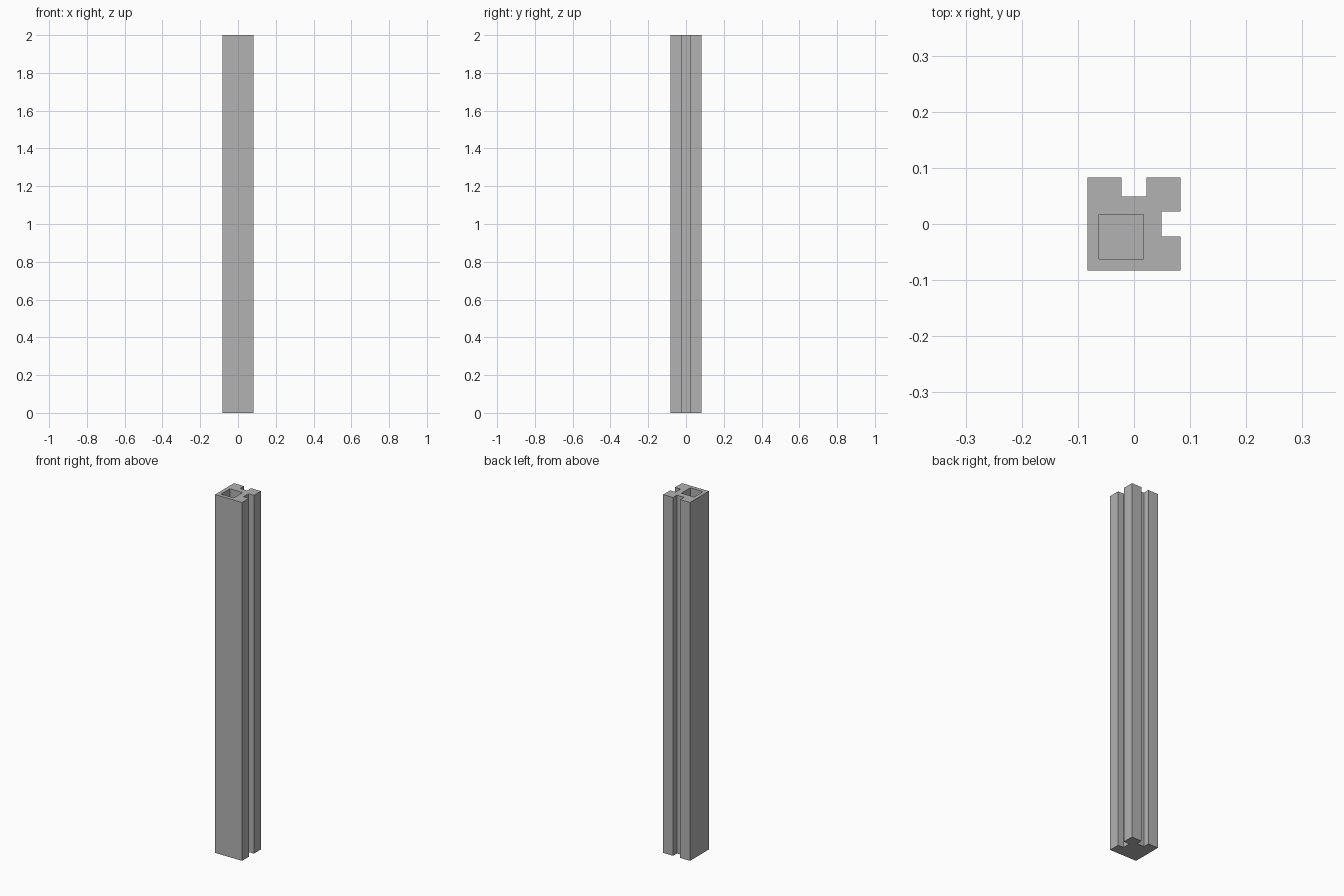
import bpy
import bmesh

HEIGHT = 2.0
HALF = 0.083          # half the outer width
SLOT = 0.022          # half the slot width
SLOT_FLOOR = 0.049    # where the slots end
BORE_MIN, BORE_MAX = -0.062, 0.017
BORE_FLOOR = 0.02

cube = bpy.data.objects.get("Cube")
if cube:
    bpy.data.objects.remove(cube, do_unlink=True)

grey = bpy.data.materials.new("plain grey")
grey.use_nodes = True
colour = (0.45, 0.45, 0.45, 1)
grey.diffuse_color = colour
grey.node_tree.nodes["Principled BSDF"].inputs["Base Color"].default_value = colour


def prism(name, outline, bottom, top):
    """Extrude a flat outline straight up into a solid."""
    bm = bmesh.new()
    face = bm.faces.new([bm.verts.new((x, y, bottom)) for x, y in outline])
    result = bmesh.ops.extrude_face_region(bm, geom=[face])
    verts = [v for v in result["geom"] if isinstance(v, bmesh.types.BMVert)]
    bmesh.ops.translate(bm, verts=verts, vec=(0, 0, top - bottom))
    bmesh.ops.recalc_face_normals(bm, faces=bm.faces)
    mesh = bpy.data.meshes.new(name)
    bm.to_mesh(mesh)
    bm.free()
    mesh.materials.append(grey)
    obj = bpy.data.objects.new(name, mesh)
    bpy.context.collection.objects.link(obj)
    return obj


# Square post with a slot in its right and back sides, mirrored on the diagonal
half_outline = [(HALF, -HALF), (HALF, -SLOT), (SLOT_FLOOR, -SLOT),
                (SLOT_FLOOR, SLOT), (HALF, SLOT)]
outline = ([(-HALF, -HALF)] + half_outline + [(HALF, HALF)]
           + [(y, x) for x, y in reversed(half_outline)])
post = prism("slotted_post", outline, 0, HEIGHT)

# Off-centre square bore, open at the top and closed at the base
bore = prism("bore_cutter",
             [(BORE_MIN, BORE_MIN), (BORE_MAX, BORE_MIN),
              (BORE_MAX, BORE_MAX), (BORE_MIN, BORE_MAX)],
             BORE_FLOOR, HEIGHT + 0.1)
bore.hide_render = True
bore.hide_set(True)
cut = post.modifiers.new("bore", 'BOOLEAN')
cut.operation = 'DIFFERENCE'
cut.solver = 'EXACT'
cut.object = bore
